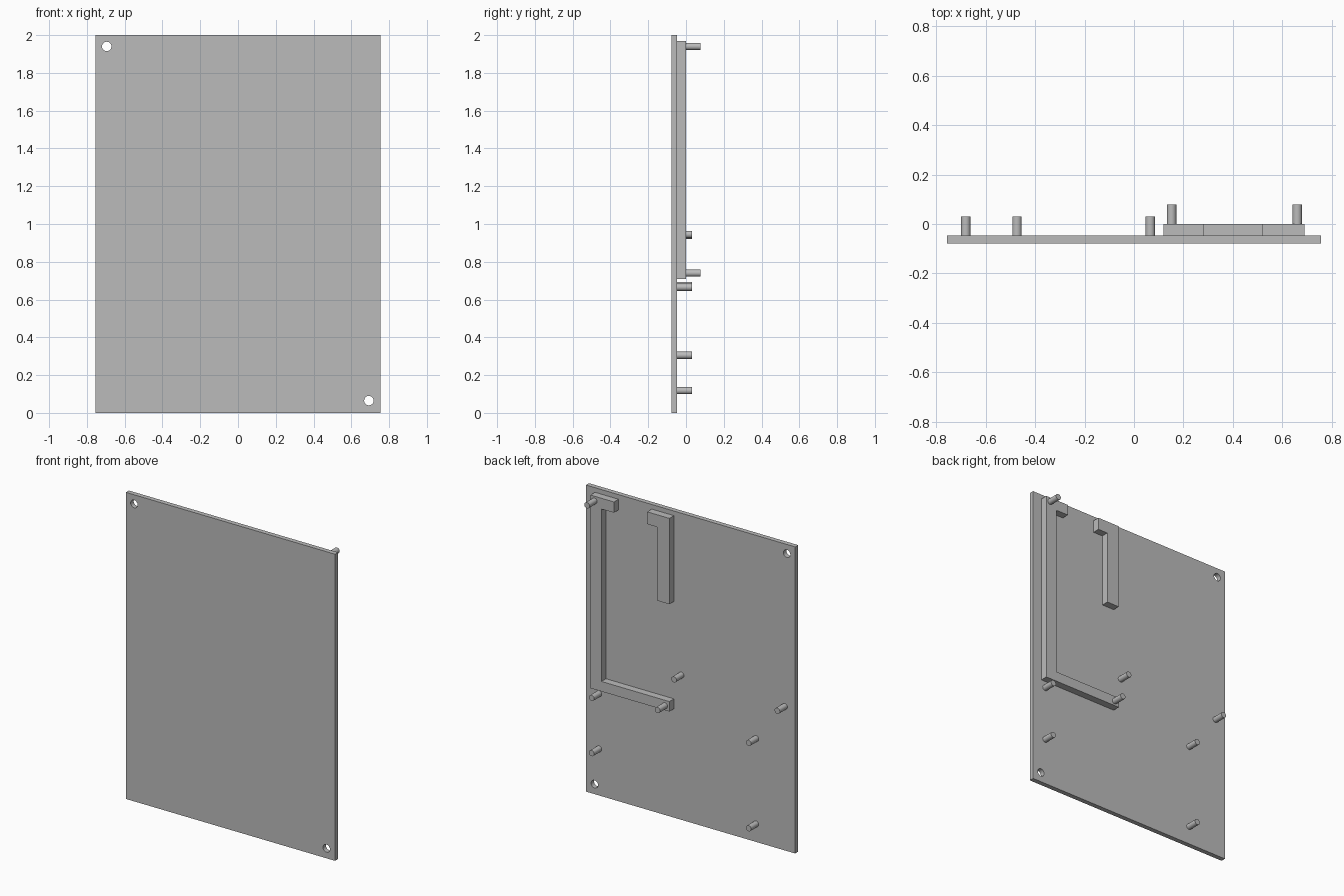
import bpy, bmesh, math
from mathutils import Matrix

if "Cube" in bpy.data.objects:
    bpy.data.objects.remove(bpy.data.objects["Cube"], do_unlink=True)

grey = bpy.data.materials.new("plain_grey")
grey.use_nodes = True
grey.diffuse_color = (0.5, 0.5, 0.5, 1)
grey.node_tree.nodes["Principled BSDF"].inputs["Base Color"].default_value = (0.5, 0.5, 0.5, 1)

FRONT, BACK, RAIL_TOP = -0.078, -0.047, 0.0
PEG_LENGTH = 0.078


def add_object(name, bm):
    bmesh.ops.recalc_face_normals(bm, faces=bm.faces)
    mesh = bpy.data.meshes.new(name)
    bm.to_mesh(mesh)
    bm.free()
    mesh.materials.append(grey)
    obj = bpy.data.objects.new(name, mesh)
    bpy.context.collection.objects.link(obj)
    return obj


def extrude_outline(name, outline, y0, y1):
    """Solid from an (x, z) outline, running from y0 to y1."""
    bm = bmesh.new()
    face = bm.faces.new([bm.verts.new((x, y0, z)) for x, z in outline])
    new = bmesh.ops.extrude_face_region(bm, geom=[face])["geom"]
    moved = [v for v in new if isinstance(v, bmesh.types.BMVert)]
    bmesh.ops.translate(bm, verts=moved, vec=(0, y1 - y0, 0))
    return add_object(name, bm)


def cylinder(name, x, z, radius, y0, y1):
    bm = bmesh.new()
    place = Matrix.Translation((x, (y0 + y1) / 2, z)) @ Matrix.Rotation(math.pi / 2, 4, "X")
    bmesh.ops.create_cone(bm, cap_ends=True, segments=32, radius1=radius,
                          radius2=radius, depth=y1 - y0, matrix=place)
    return add_object(name, bm)


def smooth(obj):
    bpy.ops.object.select_all(action="DESELECT")
    obj.select_set(True)
    bpy.context.view_layer.objects.active = obj
    bpy.ops.object.shade_smooth_by_angle(angle=math.radians(30))


# Panel with two mounting holes in opposite corners
W = 0.755
panel = extrude_outline("panel", [(-W, 0), (W, 0), (W, 2), (-W, 2)], FRONT, BACK)
for x, z in [(-0.695, 1.94), (0.693, 0.065)]:
    cutter = cylinder("hole_cutter", x, z, 0.025, FRONT - 0.1, BACK + 0.1)
    cutter.hide_render = True
    cut = panel.modifiers.new("hole", "BOOLEAN")
    cut.operation, cut.solver, cut.object = "DIFFERENCE", "EXACT", cutter
    bpy.context.view_layer.objects.active = panel
    bpy.ops.object.modifier_apply(modifier=cut.name)
    bpy.data.objects.remove(cutter, do_unlink=True)
smooth(panel)

# Raised rails on the back
extrude_outline("bracket_rail", [
    (0.69, 0.71), (0.69, 1.97), (0.52, 1.97), (0.52, 1.90),
    (0.61, 1.90), (0.61, 0.775), (0.12, 0.775), (0.12, 0.71)], BACK, RAIL_TOP)
extrude_outline("hook_rail", [
    (0.12, 1.41), (0.12, 1.97), (0.28, 1.97), (0.28, 1.89),
    (0.21, 1.89), (0.21, 1.41)], BACK, RAIL_TOP)

# Pegs standing on the panel, then on the bracket rail
panel_pegs = [(0.66, 0.665), (0.66, 0.305), (0.066, 0.945),
              (-0.68, 0.94), (-0.473, 0.675), (-0.473, 0.118)]
rail_pegs = [(0.66, 1.94), (0.152, 0.74)]
for name, spots, base in [("panel_peg", panel_pegs, BACK), ("rail_peg", rail_pegs, RAIL_TOP)]:
    for x, z in spots:
        smooth(cylinder(name, x, z, 0.019, base, base + PEG_LENGTH))
